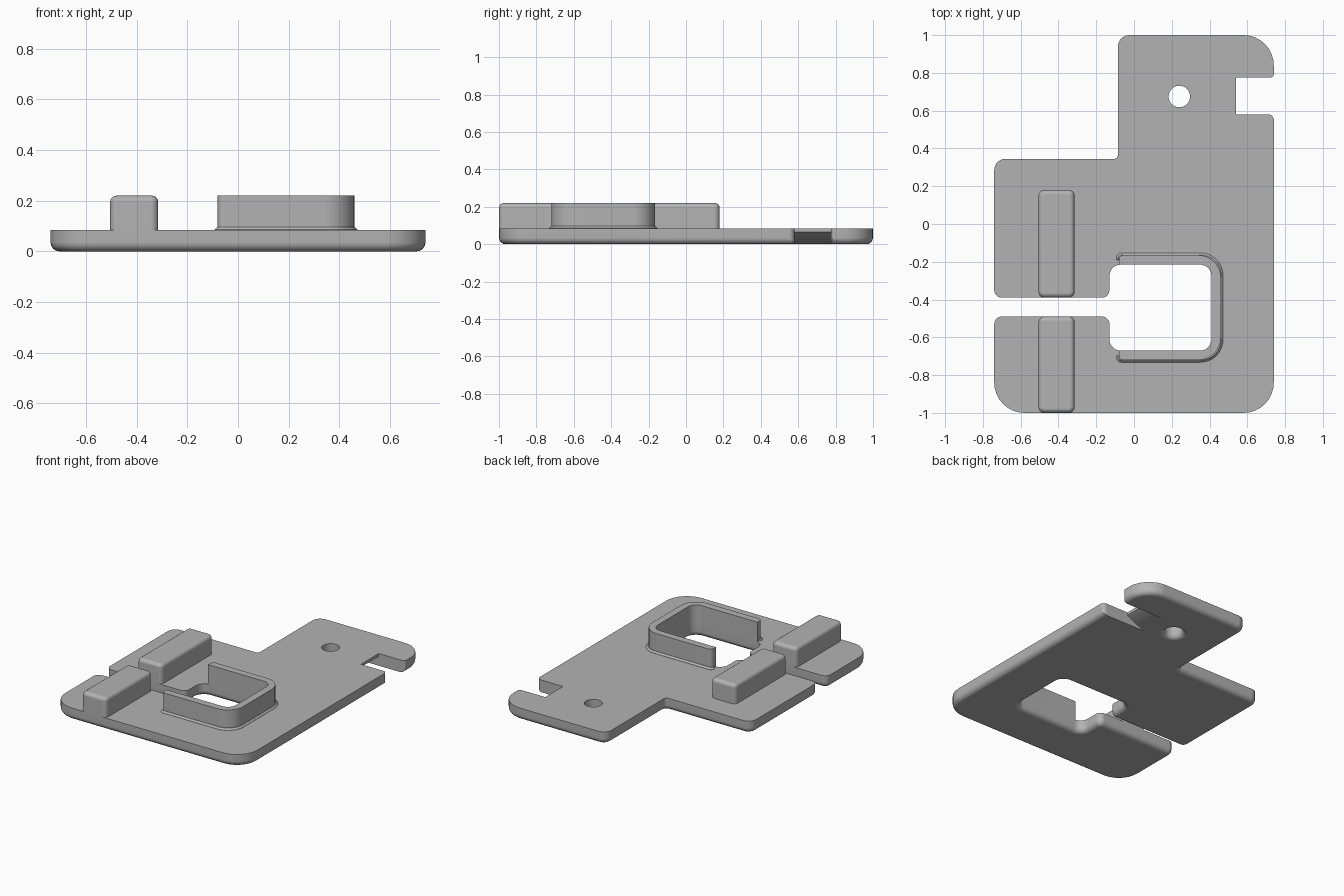
import bpy, bmesh, math
from mathutils import Vector

if "Cube" in bpy.data.objects:
    bpy.data.objects.remove(bpy.data.objects["Cube"], do_unlink=True)

grey = bpy.data.materials.new("plain_grey")
grey.use_nodes = True
grey.diffuse_color = (0.45, 0.45, 0.45, 1)
grey.node_tree.nodes["Principled BSDF"].inputs["Base Color"].default_value = grey.diffuse_color


def rounded(corners, steps=8):
    """Outline from right-angled corners (x, y, radius)."""
    out = []
    for i, (x, y, r) in enumerate(corners):
        p = Vector((x, y))
        if r == 0:
            out.append(p)
            continue
        u = (Vector(corners[i - 1][:2]) - p).normalized()
        v = (Vector(corners[(i + 1) % len(corners)][:2]) - p).normalized()
        c = p + r * (u + v)
        for k in range(steps + 1):
            t = math.pi / 2 * k / steps
            out.append(c - r * (v * math.cos(t) + u * math.sin(t)))
    return out


def to_object(name, bm):
    bmesh.ops.recalc_face_normals(bm, faces=bm.faces)
    mesh = bpy.data.meshes.new(name)
    bm.to_mesh(mesh)
    bm.free()
    mesh.materials.append(grey)
    obj = bpy.data.objects.new(name, mesh)
    bpy.context.collection.objects.link(obj)
    return obj


def slab(name, outline, z0, z1, bevel_z=None, bevel=0, segments=4):
    """Extruded outline, with the rim at height bevel_z rounded."""
    bm = bmesh.new()
    face = bm.faces.new([bm.verts.new((p.x, p.y, z0)) for p in outline])
    top = bmesh.ops.extrude_face_region(bm, geom=[face], use_keep_orig=True)["geom"]
    for v in top:
        if isinstance(v, bmesh.types.BMVert):
            v.co.z = z1
    bmesh.ops.recalc_face_normals(bm, faces=bm.faces)
    if bevel:
        edges = [e for e in bm.edges if all(abs(v.co.z - bevel_z) < 1e-5 for v in e.verts)]
        bmesh.ops.bevel(bm, geom=edges, offset=bevel, segments=segments, profile=0.5,
                        affect='EDGES', clamp_overlap=False)
    return to_object(name, bm)


def activate(obj):
    bpy.ops.object.select_all(action='DESELECT')
    obj.select_set(True)
    bpy.context.view_layer.objects.active = obj


def cut(obj, cutter):
    cutter.hide_render = True
    mod = obj.modifiers.new("cut", 'BOOLEAN')
    mod.operation = 'DIFFERENCE'
    mod.solver = 'EXACT'
    mod.object = cutter
    activate(obj)
    bpy.ops.object.modifier_apply(modifier=mod.name)
    bpy.data.objects.remove(cutter, do_unlink=True)


def finish(obj):
    activate(obj)
    bpy.ops.object.shade_smooth_by_angle(angle=math.radians(35))
    obj.modifiers.new("even_shading", 'WEIGHTED_NORMAL').keep_sharp = True


TOP, HIGH, FILLET = 0.085, 0.22, 0.035

# Base plate with side slot and window in one outline
plate = slab("base_plate", rounded([
    (-0.74, -1, 0.16), (0.74, -1, 0.16), (0.74, 1, 0.16), (-0.085, 1, 0.06),
    (-0.085, 0.345, 0.02), (-0.74, 0.345, 0.06), (-0.74, -0.39, 0.04),
    (-0.13, -0.39, 0.04), (-0.13, -0.215, 0.06), (0.41, -0.215, 0.06),
    (0.41, -0.67, 0.06), (-0.13, -0.67, 0.06), (-0.13, -0.49, 0.04),
    (-0.74, -0.49, 0.04)]), 0, TOP, 0, FILLET)

# Notch forming the hook
cut(plate, slab("notch_cutter", rounded([
    (0.54, 0.58, 0), (0.7405, 0.58, 0.03), (0.7405, 0.5, 0), (0.9, 0.5, 0),
    (0.9, 0.85, 0), (0.7405, 0.85, 0), (0.7405, 0.775, 0.02), (0.54, 0.775, 0)]), -0.1, 0.2))

# Sloping undercut behind the notch
bm = bmesh.new()
face = bm.faces.new([bm.verts.new((x, 0.58, z)) for x, z in
                     ((0.56, 0.075), (0.56, -0.01), (0.39, -0.01))])
swept = bmesh.ops.extrude_face_region(bm, geom=[face], use_keep_orig=True)["geom"]
for v in swept:
    if isinstance(v, bmesh.types.BMVert):
        v.co.y = 0.775
cut(plate, to_object("undercut_cutter", bm))

# Round hole flaring out underneath
R, SIDES = 0.057, 40
profile = [(R + FILLET, -0.05)]
for k in range(7):
    t = math.pi / 2 * k / 6
    profile.append((R + FILLET * (1 - math.sin(t)), FILLET * (1 - math.cos(t))))
profile.append((R, 0.2))
bm = bmesh.new()
rings = [[bm.verts.new((0.24 + r * math.cos(math.tau * i / SIDES),
                        0.675 + r * math.sin(math.tau * i / SIDES), z))
          for i in range(SIDES)] for r, z in profile]
for a, b in zip(rings, rings[1:]):
    for i in range(SIDES):
        j = (i + 1) % SIDES
        bm.faces.new((a[i], a[j], b[j], b[i]))
bm.faces.new(rings[0])
bm.faces.new(rings[-1])
cut(plate, to_object("hole_cutter", bm))
finish(plate)


# Raised rim around three sides of the window
def rim_outline(grow, x_in, y_far, y_near, r_in):
    left, right = -0.08 - grow, 0.46 + grow
    back, front = -0.165 + grow, -0.72 - grow
    return rounded([
        (left, back, 0.025), (right, back, 0.12), (right, front, 0.12),
        (left, front, 0.025), (left, y_near, 0), (x_in, y_near, r_in),
        (x_in, y_far, r_in), (left, y_far, 0)])


finish(slab("window_rim", rim_outline(0, 0.41, -0.215, -0.67, 0.06), TOP, HIGH))
finish(slab("window_rim_foot", rim_outline(0.012, 0.435, -0.19, -0.695, 0.09),
            TOP, TOP + 0.012, TOP + 0.012, 0.011, 1))

# Two raised blocks either side of the slot
for name, y0, y1 in (("front_block", -1, -0.49), ("back_block", -0.39, 0.18)):
    outline = rounded([(-0.505, y0, 0.03), (-0.315, y0, 0.03),
                       (-0.315, y1, 0.03), (-0.505, y1, 0.03)])
    finish(slab(name, outline, TOP, HIGH, HIGH, 0.025))
